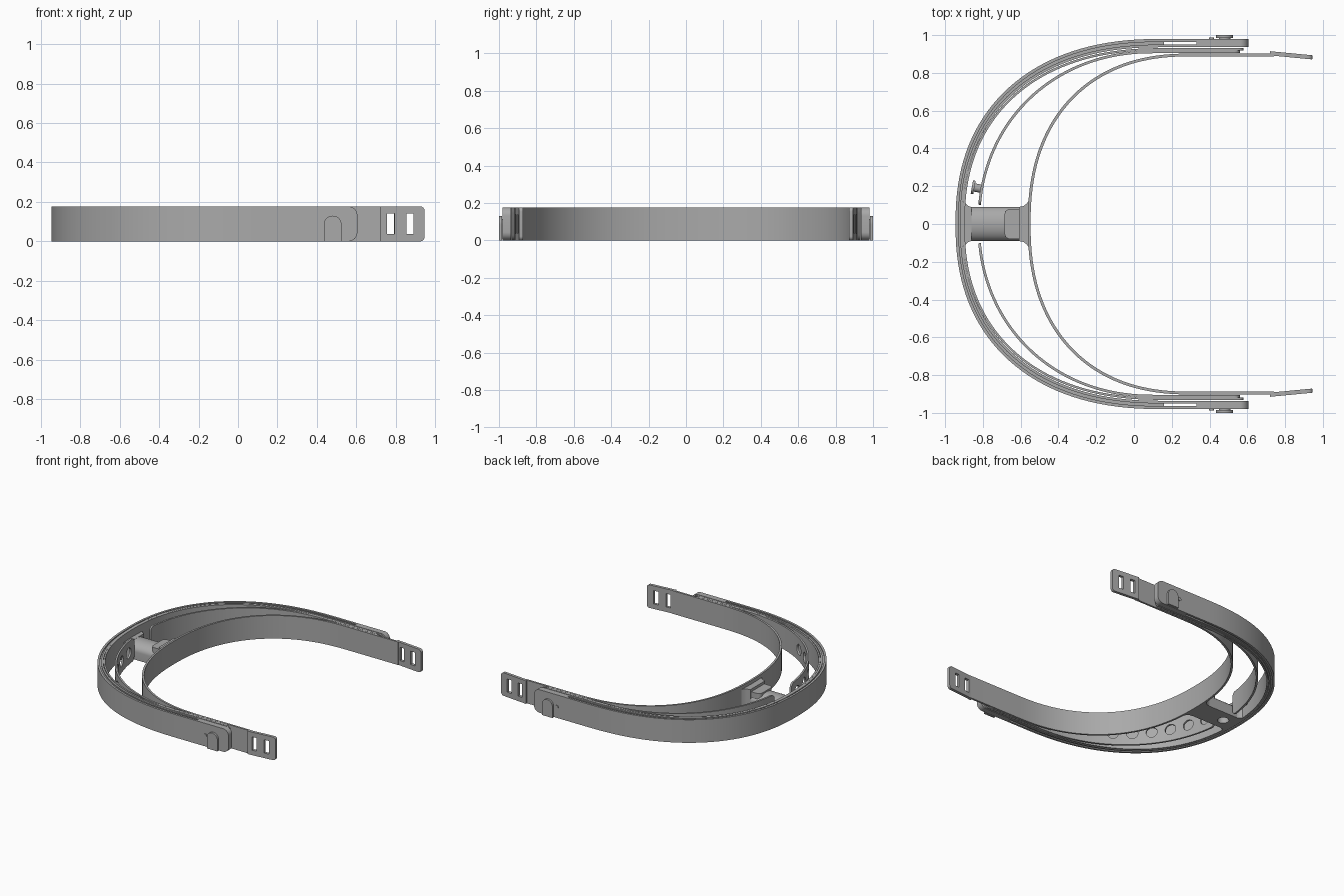
import bpy, bmesh
from math import sin, cos, pi, radians
from mathutils import Vector

if "Cube" in bpy.data.objects:
    bpy.data.objects.remove(bpy.data.objects["Cube"])

H = 0.177  # strap height

grey = bpy.data.materials.new("plastic grey")
grey.use_nodes = True
grey.diffuse_color = (0.4, 0.4, 0.4, 1)
grey.node_tree.nodes["Principled BSDF"].inputs["Base Color"].default_value = (0.4, 0.4, 0.4, 1)


def finish(name, bm, cutters=()):
    """Turn a bmesh into an object, cut it and shade it."""
    bmesh.ops.recalc_face_normals(bm, faces=bm.faces)
    mesh = bpy.data.meshes.new(name)
    bm.to_mesh(mesh)
    bm.free()
    mesh.materials.append(grey)
    obj = bpy.data.objects.new(name, mesh)
    bpy.context.collection.objects.link(obj)
    bpy.ops.object.select_all(action='DESELECT')
    obj.select_set(True)
    bpy.context.view_layer.objects.active = obj
    for cutter in cutters:
        mod = obj.modifiers.new("cut", 'BOOLEAN')
        mod.operation = 'DIFFERENCE'
        mod.solver = 'EXACT'
        mod.object = cutter
        bpy.ops.object.modifier_apply(modifier=mod.name)
        bpy.data.objects.remove(cutter)
    bpy.ops.object.shade_smooth_by_angle(angle=radians(30))
    return obj


def arc_point(cx, a, b, power, t):
    """Point on a slightly squared ellipse; t = 0 is the middle of the arc."""
    x = max(cos(t), 0) ** (2 / power)
    y = abs(sin(t)) ** (2 / power) * (1 if t > 0 else -1)
    return Vector((cx - a * x, b * y))


def arc(cx, a, b, power, x_end, t0=-pi / 2, t1=pi / 2, n=72):
    """Arc path, with straight ends where it reaches the sides."""
    pts = [arc_point(cx, a, b, power, t0 + (t1 - t0) * i / n) for i in range(n + 1)]
    if t0 <= -pi / 2:
        pts.insert(0, Vector((x_end, -b)))
    if t1 >= pi / 2:
        pts.append(Vector((x_end, b)))
    return pts


def strap(name, path, thick, z0=0.0, z1=H, corner=0.0, cutters=()):
    """Sweep an upright thin strip along a path."""
    bm = bmesh.new()
    rings = []
    for i, p in enumerate(path):
        d = (path[min(i + 1, len(path) - 1)] - path[max(i - 1, 0)]).normalized()
        n = Vector((-d.y, d.x)) * thick / 2
        rings.append([bm.verts.new((*q, z)) for q, z in
                      ((p - n, z0), (p + n, z0), (p + n, z1), (p - n, z1))])
    for r, s in zip(rings, rings[1:]):
        for k in range(4):
            m = (k + 1) % 4
            bm.faces.new((r[k], r[m], s[m], s[k]))
    ends = [rings[0], rings[-1]]
    for r in ends:
        bm.faces.new(r)
    if corner:
        edges = [bm.edges.get((r[j], r[j + 1])) for r in ends for j in (0, 2)]
        bmesh.ops.bevel(bm, geom=edges, offset=corner, segments=5, profile=0.5, affect='EDGES')
    return finish(name, bm, cutters)


def rounded(x0, x1, y0, y1, radii):
    """Rectangle outline with a radius per corner, anticlockwise from low left."""
    pts = []
    for k, (x, y, sx, sy) in enumerate(((x0, y0, 1, 1), (x1, y0, -1, 1),
                                        (x1, y1, -1, -1), (x0, y1, 1, -1))):
        r = radii[k]
        for i in range(9 if r else 1):
            t = pi + k * pi / 2 + i * pi / 16
            pts.append((x + sx * r + r * cos(t), y + sy * r + r * sin(t)) if r else (x, y))
    return pts


PLACE = {'X': lambda p, h: (h, p[0], p[1]),
         'Y': lambda p, h: (p[0], h, p[1]),
         'Z': lambda p, h: (p[0], p[1], h)}


def prism(name, outline, lo, hi, axis='Y', cutters=()):
    """Extrude a flat outline along an axis."""
    bm = bmesh.new()
    a, b = ([bm.verts.new(PLACE[axis](p, h)) for p in outline] for h in (lo, hi))
    bm.faces.new(a)
    bm.faces.new(b)
    for i in range(len(a)):
        j = (i + 1) % len(a)
        bm.faces.new((a[i], a[j], b[j], b[i]))
    return finish(name, bm, cutters)


def cylinder(name, centre, direction, radius, depth):
    bm = bmesh.new()
    bmesh.ops.create_cone(bm, cap_ends=True, segments=24, radius1=radius, radius2=radius, depth=depth)
    turn = Vector((0, 0, 1)).rotation_difference(Vector(direction))
    bmesh.ops.rotate(bm, verts=bm.verts, matrix=turn.to_matrix())
    bmesh.ops.translate(bm, verts=bm.verts, vec=centre)
    return finish(name, bm)


# Layered outer frame: outer wall, filler sheet, middle wall, inner wall
CX, FULL = 0.15, 2.3
strap("outer_wall", arc(CX, 1.087, 0.972, FULL, 0.4), 0.016)
strap("filler_sheet", arc(CX, 1.074, 0.957, FULL, 0.16), 0.016, 0.008, H - 0.008)
strap("middle_wall", arc(CX, 1.065, 0.943, FULL, 0.4), 0.014)
strap("inner_wall", arc(CX, 1.052, 0.925, FULL, 0.58), 0.012, corner=0.03)

# Size adjustment straps: one with a row of holes, one with a stud
ADJUST = (0.1, 0.922, 0.911, 2.1)
TIP = 0.1


def strap_frame(t):
    """Position and outward direction on the adjustment arc."""
    step = arc_point(*ADJUST, t + 0.01) - arc_point(*ADJUST, t - 0.01)
    return (arc_point(*ADJUST, t).to_3d() + Vector((0, 0, H / 2)),
            Vector((-step.y, step.x, 0)).normalized())


holes = []
for i in range(6):
    pos, out = strap_frame(-0.19 - 0.155 * i)
    holes.append(cylinder("hole_cutter", pos, out, 0.04, 0.1))
strap("holed_strap", arc(*ADJUST, 0.56, t1=-TIP, n=40), 0.014, corner=0.03, cutters=holes)
strap("stud_strap", arc(*ADJUST, 0.56, t0=TIP, n=40), 0.014, corner=0.03)
pos, out = strap_frame(0.19)
cylinder("stud_stem", pos + out * 0.02, out, 0.022, 0.04)
cylinder("stud_head", pos + out * 0.046, out, 0.036, 0.014)

# Inner headband
strap("headband", arc(0.3, 0.855, 0.895, FULL, 0.74), 0.015)

# Bridge joining the headband to the frame: arched bar with flared ends
arch = [(0.09 * cos(pi * i / 16), 0.06 + 0.06 * sin(pi * i / 16)) for i in range(17)]
prism("bridge", arch + [(-0.09, 0), (0.09, 0)], -0.9, -0.56, 'X',
      [cylinder("socket_cutter", (-0.81, 0, 0), (0, 0, 1), 0.04, 0.1)])
frame_flare = [(-0.9, 0.125), (-0.89, 0.108), (-0.877, 0.095), (-0.86, 0.09)]
head_flare = [(-0.61, 0.09), (-0.585, 0.095), (-0.568, 0.108), (-0.553, 0.13)]
for name, half, top in (("frame_flare", frame_flare, 0.12), ("headband_flare", head_flare, 0.15)):
    prism(name, half + [(x, -y) for x, y in reversed(half)], 0, top, 'Z')
prism("bridge_pad", rounded(-0.685, -0.565, -0.08, 0.08, (0.03, 0, 0, 0.03)), 0.05, 0.13, 'Z')

# Parts repeated on both arms
for s, label in ((1, "back"), (-1, "front")):
    # Solid arm end with a rounded tip
    prism(label + "_arm_end", rounded(0.33, 0.605, 0, H, (0, 0.045, 0.045, 0)), s * 0.936, s * 0.98)
    # Arched clip on a narrower neck, and a small peg beside it
    prism(label + "_clip_neck", rounded(0.45, 0.51, 0.01, 0.115, (0, 0, 0.03, 0.03)), s * 0.97, s * 0.988)
    prism(label + "_clip", rounded(0.435, 0.525, 0, 0.13, (0, 0, 0.045, 0.045)), s * 0.985, s)
    cylinder(label + "_peg", (0.41, s * 0.98, 0.085), (0, 1, 0), 0.013, 0.014)
    # Headband end tab with two slots, angled slightly inward
    slots = [prism("slot_cutter", rounded(x, x + 0.038, 0.038, 0.14, (0, 0, 0, 0)), -0.05, 0.05)
             for x in (-0.078, 0.02)]
    tab = prism(label + "_tab", rounded(-0.113, 0.113, 0, H, (0, 0.022, 0.022, 0)),
                -0.011, 0.011, 'Y', slots)
    tab.location = (0.832, s * 0.893, 0)
    tab.rotation_euler.z = -s * radians(5.5)
